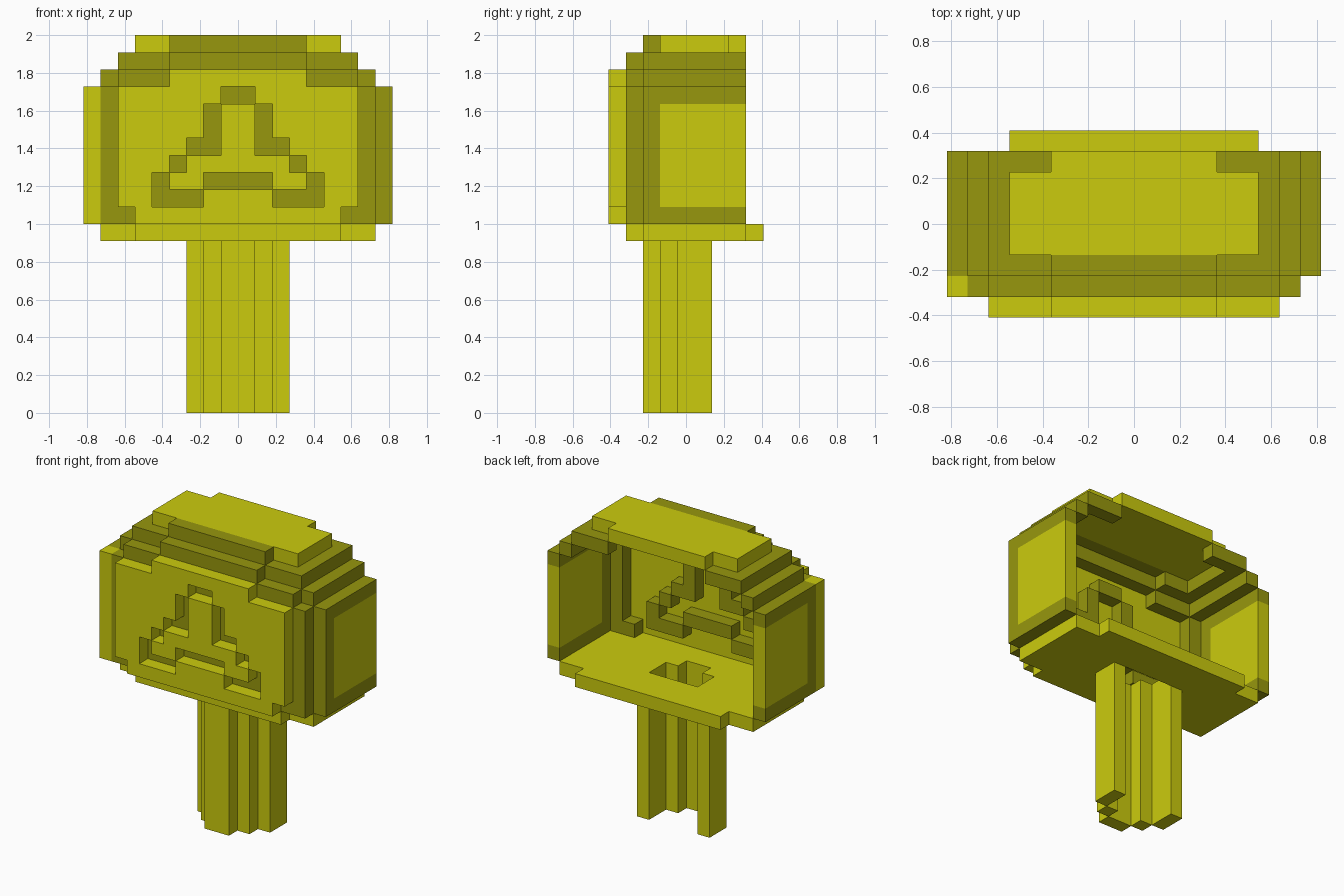
import bpy, bmesh
from mathutils import Vector

if "Cube" in bpy.data.objects:
    bpy.data.objects.remove(bpy.data.objects["Cube"])

U = 2 / 22                      # block size: the model is 22 blocks tall
Y0 = -4.5                       # front plane in blocks


def material(name, rgb):
    m = bpy.data.materials.new(name)
    m.diffuse_color = (*rgb, 1)
    m.use_nodes = True
    m.node_tree.nodes["Principled BSDF"].inputs["Base Color"].default_value = m.diffuse_color
    return m


MATS = [material("yellow", (0.60, 0.60, 0.004)),
        material("dark_yellow", (0.31, 0.31, 0.004))]
YELLOW, DARK = 0, 1
cells = {}                      # (x, y, z) block -> (part name, colour)


def put(part, colour, xs, ys, zs, sides=(1, -1)):
    """Fill blocks; xs counts outward from the centre and is mirrored."""
    for a in xs:
        for s in sides:
            for y in ys:
                for z in zs:
                    cells[(a if s > 0 else -1 - a, y, z)] = (part, colour)


def cut(xs, ys, zs):
    for a in xs:
        for y in ys:
            for z in zs:
                cells.pop((a, y, z), None)
                cells.pop((-1 - a, y, z), None)


R = range
# post: half-round channel, open at the back
put("post", YELLOW, [0], [2], R(0, 10))
put("post", YELLOW, [1], [3], R(0, 10))
put("post", YELLOW, [2], [4, 5], R(0, 10))

# floor slab with the hole above the post
put("floor", YELLOW, R(0, 8), R(2, 8), [10])
put("floor", YELLOW, R(0, 6), R(1, 9), [10])
cut([0], [3], [10])
cut([0, 1], [4, 5], [10])

# front panel
put("front_panel", YELLOW, R(0, 7), [0], R(11, 19))
put("front_panel", YELLOW, R(0, 4), [0], [19])
cut([6], [0], [11])

# sunken triangular outline: cut from the panel, dark blocks behind
for xs, zs in (([0], [18]), ([1], [15, 16, 17]), ([2], [15]), ([3], [14]),
               ([4], [12, 13]), ([2, 3], [12]), ([0, 1], [13])):
    cut(xs, [0], zs)
    put("triangle_recess", DARK, xs, [1], zs)

# dark frame around the front panel
put("front_frame", DARK, [7], [1], R(11, 19))
put("front_frame", DARK, [6], [1], [11])
put("front_frame", DARK, R(4, 7), [1], [19])
put("front_frame", DARK, R(0, 4), [1], [20])

# side walls: dark border, yellow middle, extra strip on the left
put("side_wall", DARK, [8], R(2, 8), R(11, 19))
put("side_wall", YELLOW, [8], R(3, 8), R(12, 18))
put("side_strip", YELLOW, [8], [1], R(11, 19), sides=(-1,))

# stepped roof
put("roof_step", DARK, [7], R(2, 8), [19])
put("roof_step", DARK, [6], R(2, 8), [20])
put("roof_step", DARK, [4, 5], [2, 7], [20])
put("roof_step", DARK, R(0, 4), [2], [21])
put("roof_top", YELLOW, R(0, 6), R(3, 7), [21])
put("roof_top", YELLOW, R(0, 4), [7], [21])


def build(part):
    """Make the exposed block faces of one part and merge flat areas."""
    bm = bmesh.new()
    verts = {}
    for c, (name, colour) in list(cells.items()):
        if name != part:
            continue
        for axis in range(3):
            for s in (0, 1):
                n = list(c)
                n[axis] += 1 if s else -1
                if tuple(n) in cells:
                    continue
                b, d = (axis + 1) % 3, (axis + 2) % 3
                loop = [(0, 0), (1, 0), (1, 1), (0, 1)]
                if not s:
                    loop.reverse()
                vs = []
                for i, j in loop:
                    p = list(c)
                    p[axis] += s
                    p[b] += i
                    p[d] += j
                    p = tuple(p)
                    if p not in verts:
                        verts[p] = bm.verts.new(
                            Vector((p[0], p[1] + Y0, p[2])) * U)
                    vs.append(verts[p])
                bm.faces.new(vs).material_index = colour
    bmesh.ops.dissolve_limit(bm, angle_limit=0.01, verts=bm.verts[:],
                             edges=bm.edges[:], delimit={'MATERIAL'})
    me = bpy.data.meshes.new(part)
    bm.to_mesh(me)
    bm.free()
    for m in MATS:
        me.materials.append(m)
    bpy.context.collection.objects.link(bpy.data.objects.new(part, me))


for part in sorted({v[0] for v in cells.values()}):
    build(part)
